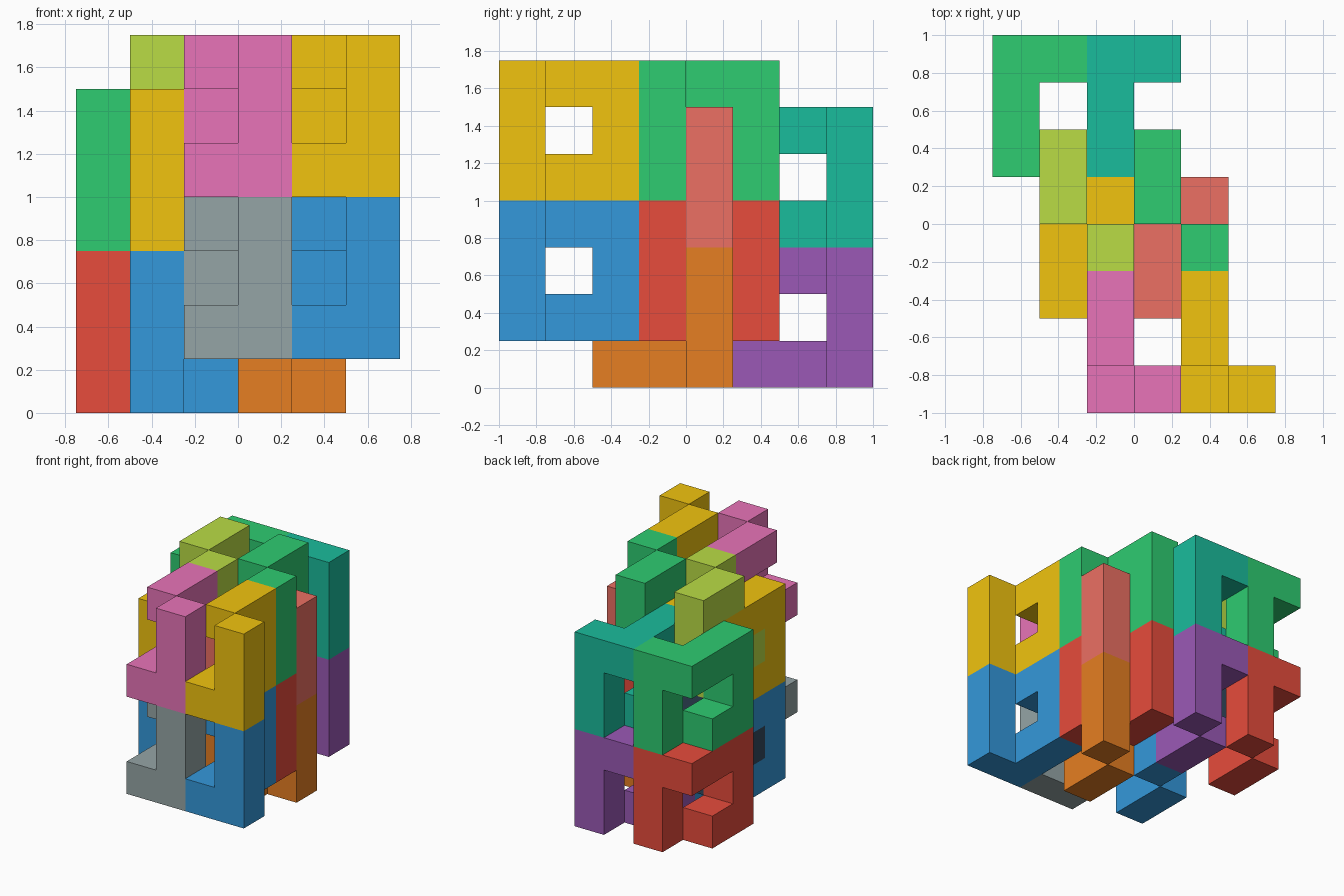
import bpy, bmesh
from mathutils import Vector

if "Cube" in bpy.data.objects:
    bpy.data.objects.remove(bpy.data.objects["Cube"])

U = 0.25                      # cell size
ORIGIN = Vector((-0.75, -1.0, 0.0))

# Hooked nine-cell block: a post, a foot beside it, and a curling hook
HOOK = [(1, 0, 0), (1, 0, 1), (1, 0, 2), (0, 0, 0), (0, 1, 0),
        (0, 2, 0), (0, 2, 1), (0, 2, 2), (0, 1, 2)]
# Same block turned half a turn about the x axis
HOOK_FLIPPED = [(x, 2 - y, 2 - z) for x, y, z in HOOK]


def srgb(code):
    chans = [int(code[i:i + 2], 16) / 255 for i in (0, 2, 4)]
    return [c / 12.92 if c <= 0.04045 else ((c + 0.055) / 1.055) ** 2.4 for c in chans] + [1]


COLORS = dict(red="E74C3C", green="2ECC71", blue="3498DB", gold="F1C40F",
              purple="9B59B6", teal="1ABC9C", orange="E67E22", salmon="EC7063",
              navy="34495E", lime="BADC45", grey="95A5A6", pink="E874B8")
MATS = {}
for cname, code in COLORS.items():
    MATS[cname] = bpy.data.materials.new(cname)
    MATS[cname].diffuse_color = srgb(code)


def block(name, cells, offset, color):
    """Outer skin of a group of unit cells, flat faces merged."""
    bm = bmesh.new()
    filled = set(cells)
    for cell in cells:
        for axis in range(3):
            for side in (0, 1):
                step = [0, 0, 0]
                step[axis] = 2 * side - 1
                if tuple(c + s for c, s in zip(cell, step)) in filled:
                    continue
                quad = []
                for a, b in ((0, 0), (1, 0), (1, 1), (0, 1)):
                    p = [0, 0, 0]
                    p[axis], p[(axis + 1) % 3], p[(axis + 2) % 3] = side, a, b
                    p = Vector(cell) + Vector(p) + Vector(offset)
                    quad.append(bm.verts.new(ORIGIN + p * U))
                bm.faces.new(quad if side else quad[::-1])
    bmesh.ops.remove_doubles(bm, verts=bm.verts, dist=0.001)
    bmesh.ops.dissolve_limit(bm, angle_limit=0.01, verts=bm.verts, edges=bm.edges)
    mesh = bpy.data.meshes.new(name)
    bm.to_mesh(mesh)
    bm.free()
    mesh.materials.append(MATS[color])
    bpy.context.collection.objects.link(bpy.data.objects.new(name, mesh))


# Name, shape, cell offset, lower colour, upper colour
STACKS = [
    ("back_left_block", HOOK_FLIPPED, (0, 5, 0), "red", "green"),
    ("back_right_block", HOOK_FLIPPED, (2, 5, 0), "purple", "teal"),
    ("middle_left_block", HOOK_FLIPPED, (1, 2, 0), "blue", "gold"),
    ("middle_right_block", HOOK_FLIPPED, (3, 2, 0), "orange", "salmon"),
    ("linked_left_block", HOOK, (1, 3, 1), "navy", "lime"),
    ("linked_right_block", HOOK, (3, 3, 1), "red", "green"),
    ("front_left_block", HOOK, (2, 0, 1), "grey", "pink"),
    ("front_right_block", HOOK, (4, 0, 1), "blue", "gold"),
]
for name, shape, (x, y, z), low, high in STACKS:
    block("lower_" + name, shape, (x, y, z), low)
    block("upper_" + name, shape, (x, y, z + 3), high)

for m in bpy.data.materials:
    if m.users and not m.is_grease_pencil:
        m.use_nodes = True
        m.node_tree.nodes["Principled BSDF"].inputs["Base Color"].default_value = m.diffuse_color
